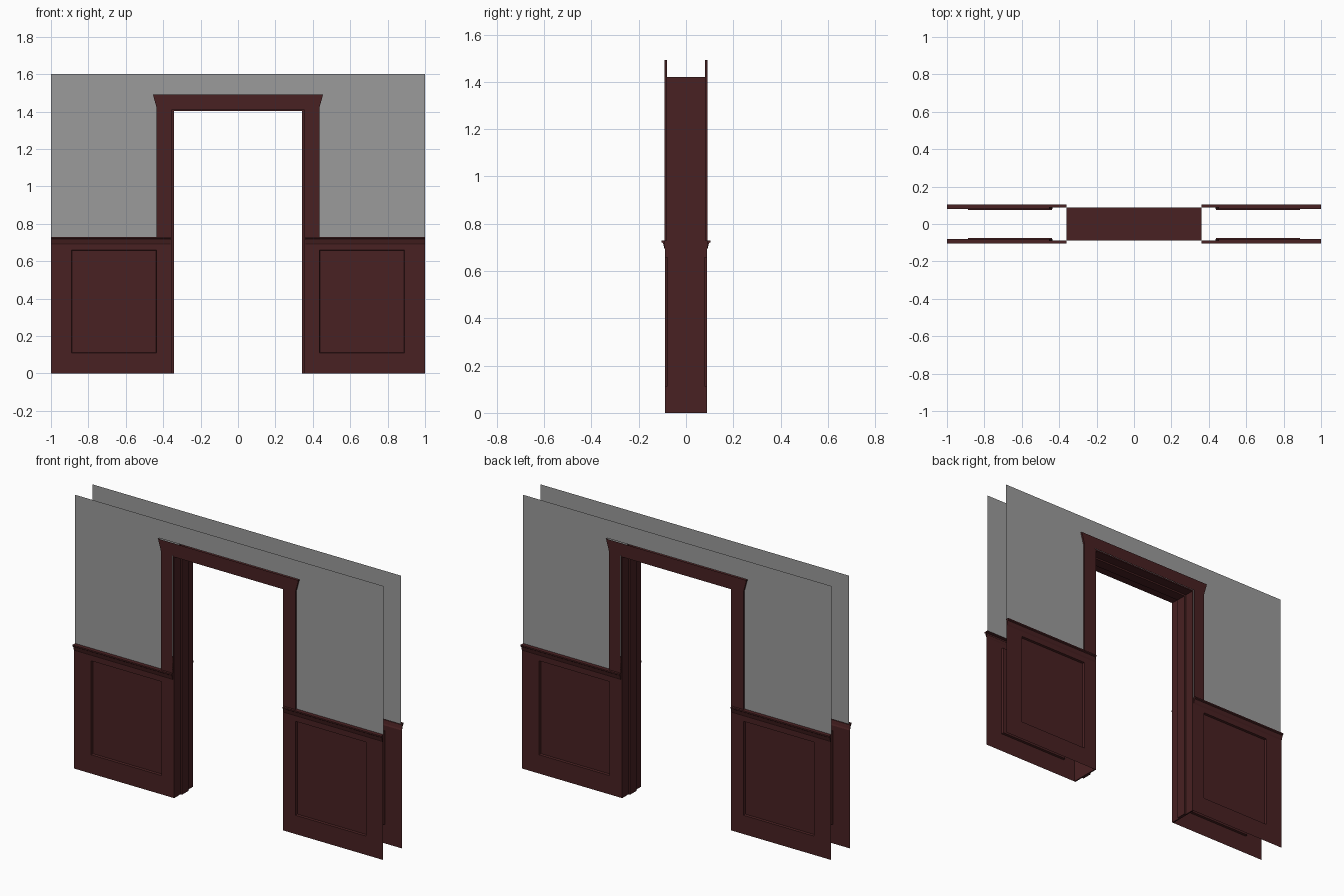
import bpy
import bmesh

if "Cube" in bpy.data.objects:
    bpy.data.objects.remove(bpy.data.objects["Cube"], do_unlink=True)


def material(name, rgb):
    m = bpy.data.materials.new(name)
    m.use_nodes = True
    m.diffuse_color = (*rgb, 1)
    m.node_tree.nodes["Principled BSDF"].inputs["Base Color"].default_value = (*rgb, 1)
    return m


WOOD = material("dark red wood", (0.065, 0.015, 0.016))
PLASTER = material("grey plaster", (0.33, 0.33, 0.33))

# Main dimensions
END, TOP = 1.0, 1.6                # wall end and height
JAMB_X, JAMB_Z = 0.36, 1.42        # rough opening
CASE_X, FLARE_X, CASE_Z = 0.435, 0.455, 1.492
RAIL_Z, RAIL_LOW = 0.73, 0.69
WALL_Y, PANEL_Y, CASE_Y = -0.08, -0.088, -0.09


def part(name, mat, strips=(), polygons=()):
    """Front +x quarter made of quad strips and polygons, mirrored to all four quarters."""
    bm = bmesh.new()
    for rows in strips:
        grid = [[bm.verts.new(p) for p in row] for row in rows]
        for a, b in zip(grid, grid[1:]):
            for i in range(len(a) - 1):
                bm.faces.new((a[i], a[i + 1], b[i + 1], b[i]))
    for points in polygons:
        bm.faces.new([bm.verts.new(p) for p in points])
    bmesh.ops.remove_doubles(bm, verts=bm.verts, dist=0.0001)
    bmesh.ops.recalc_face_normals(bm, faces=bm.faces)
    if sum(f.normal.y * f.calc_area() for f in bm.faces) > 0:
        bmesh.ops.reverse_faces(bm, faces=bm.faces)
    mesh = bpy.data.meshes.new(name)
    bm.to_mesh(mesh)
    bm.free()
    mesh.materials.append(mat)
    ob = bpy.data.objects.new(name, mesh)
    bpy.context.collection.objects.link(ob)
    mirror = ob.modifiers.new("four_quarters", 'MIRROR')
    mirror.use_axis = (True, True, False)
    mirror.merge_threshold = 0.0005
    return ob


def at_y(y, outline):
    return [(x, y, z) for x, z in outline]


def rectangle(x0, z0, x1, z1, y):
    return at_y(y, [(x0, z0), (x1, z0), (x1, z1), (x0, z1), (x0, z0)])


# Plaster skin above the rail, cut around the casing
case_edge = [(CASE_X, RAIL_Z), (CASE_X, JAMB_Z), (FLARE_X, CASE_Z)]
wall = case_edge + [(0, CASE_Z), (0, TOP), (END, TOP), (END, RAIL_Z)]
part("plaster_wall", PLASTER, polygons=[at_y(WALL_Y, wall)])

# Wainscot sheet with a sunken panel
outer = rectangle(JAMB_X, 0, END, RAIL_LOW, PANEL_Y)
rim = rectangle(CASE_X, 0.11, 0.89, 0.66, PANEL_Y)
sunk = rectangle(CASE_X + 0.003, 0.113, 0.887, 0.657, PANEL_Y + 0.012)
part("wainscot", WOOD, strips=[[outer, rim, sunk]], polygons=[sunk[:-1]])

# Chair rail moulding with a flared profile
profile = [(PANEL_Y, RAIL_LOW), (-0.092, 0.698), (-0.097, 0.718), (-0.103, 0.722),
           (-0.103, RAIL_Z), (PANEL_Y, RAIL_Z)]
rail_ends = [[(x, y, z) for y, z in profile] for x in (JAMB_X, END)]
shelf = [[(x, y, RAIL_Z) for y in (PANEL_Y, WALL_Y)] for x in (CASE_X, END)]
part("chair_rail", WOOD, strips=[rail_ends, shelf], polygons=rail_ends)

# Door casing with flared head
casing = case_edge + [(0, CASE_Z), (0, JAMB_Z), (JAMB_X, JAMB_Z), (JAMB_X, RAIL_Z)]
case_side = [at_y(y, case_edge) for y in (CASE_Y, WALL_Y)]
part("door_casing", WOOD, strips=[case_side], polygons=[at_y(CASE_Y, casing)])

# Jamb and head lining with a central stop
lining = [(0, 0), (0, PANEL_Y), (0.008, PANEL_Y), (0.008, -0.03), (0.018, -0.03), (0.018, 0)]
foot = [(JAMB_X - d, y, 0) for d, y in lining]
corner = [(JAMB_X - d, y, JAMB_Z - d) for d, y in lining]
centre = [(0, y, JAMB_Z - d) for d, y in lining]
part("door_jamb", WOOD, strips=[[foot, corner, centre]], polygons=[foot])
